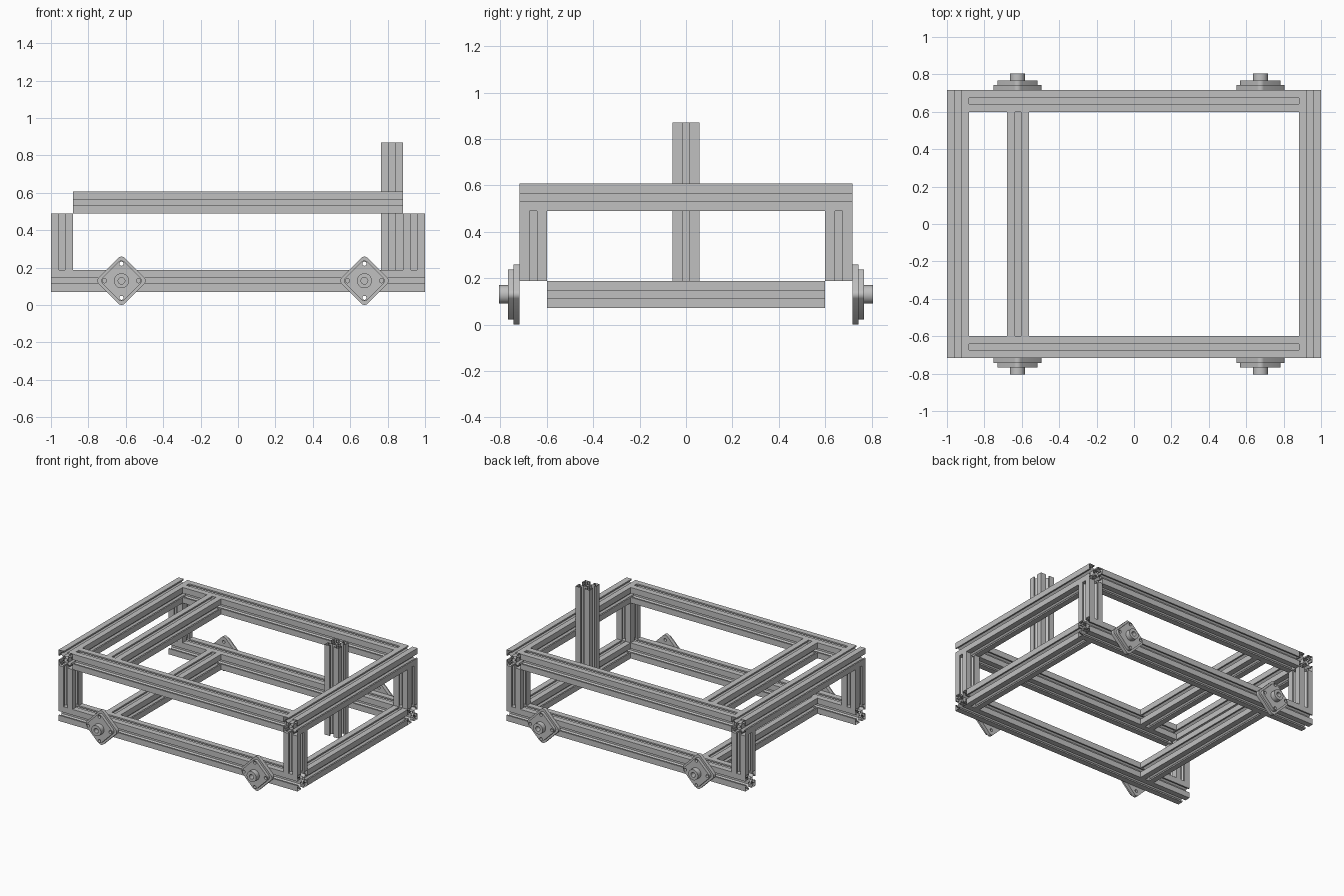
import bpy, bmesh
from math import pi, cos, sin, radians
from mathutils import Matrix, Vector

cube = bpy.data.objects.get("Cube")
if cube:
    bpy.data.objects.remove(cube, do_unlink=True)

# Single brushed metal colour
metal = bpy.data.materials.new("aluminium_grey")
metal.use_nodes = True
colour = (0.53, 0.53, 0.53, 1)
metal.diffuse_color = colour
metal.node_tree.nodes["Principled BSDF"].inputs["Base Color"].default_value = colour

W = 0.1176                # beam width
MM = W / 20
X, Y = 1 - W / 2, 0.717 - W / 2      # beam centre lines
LOW, HIGH = 0.13, 0.549


def circle(r, n=24, cx=0, cy=0):
    return [(cx + r * cos(2 * pi * i / n), cy + r * sin(2 * pi * i / n)) for i in range(n)]


def slot_outline():
    """Closed T-slot outline: one slotted side turned four times."""
    half = [(10, -2.7), (8.2, -2.7), (8.2, -5.5), (6.5, -5.5), (3.8, -2.8)]
    side = [(10, -10)] + half + [(x, -y) for x, y in reversed(half)]
    pts = []
    for k in range(4):
        c, s = round(cos(k * pi / 2)), round(sin(k * pi / 2))
        pts += [(MM * (c * x - s * y), MM * (s * x + c * y)) for x, y in side]
    return pts


TURN = {"x": Matrix.Rotation(pi / 2, 4, "Y"),
        "y": Matrix.Rotation(-pi / 2, 4, "X"),
        "z": Matrix.Identity(4)}


def beam(name, axis, centre, length):
    """Open-ended slotted extrusion with a central bore."""
    bm = bmesh.new()
    for loop, smooth in ((slot_outline(), False), (circle(2.3 * MM, 16)[::-1], True)):
        lo = [bm.verts.new((x, y, -length / 2)) for x, y in loop]
        hi = [bm.verts.new((x, y, length / 2)) for x, y in loop]
        for i in range(len(loop)):
            j = (i + 1) % len(loop)
            bm.faces.new((lo[i], lo[j], hi[j], hi[i])).smooth = smooth
    mesh = bpy.data.meshes.new(name)
    bm.to_mesh(mesh)
    bm.free()
    mesh.materials.append(metal)
    ob = bpy.data.objects.new(name, mesh)
    bpy.context.collection.objects.link(ob)
    ob.matrix_world = Matrix.Translation(centre) @ TURN[axis]


def diamond(reach, r):
    """Square on its corner with rounded tips."""
    pts = []
    for k in range(4):
        a = k * pi / 2
        for t in range(-45, 46, 15):
            b = a + radians(t)
            pts.append(((reach - r) * cos(a) + r * cos(b), (reach - r) * sin(a) + r * sin(b)))
    return pts


def plate(name, loops, near, far, x, side):
    """Flat plate with holes, standing off the outer beam face."""
    cu = bpy.data.curves.new(name, "CURVE")
    cu.dimensions = "2D"
    cu.fill_mode = "BOTH"
    cu.extrude = (far - near) / 2
    for loop in loops:
        sp = cu.splines.new("POLY")
        sp.points.add(len(loop) - 1)
        for p, (px, py) in zip(sp.points, loop):
            p.co = (px, py, 0, 1)
        sp.use_cyclic_u = True
    cu.materials.append(metal)
    ob = bpy.data.objects.new(name, cu)
    bpy.context.collection.objects.link(ob)
    ob.location = (x, side * (near + far) / 2, LOW)
    ob.rotation_euler = (-side * pi / 2, 0, 0)
    bpy.ops.object.select_all(action="DESELECT")
    ob.select_set(True)
    bpy.context.view_layer.objects.active = ob
    bpy.ops.object.convert(target="MESH")
    bpy.ops.object.shade_smooth_by_angle(angle=radians(30))


# Beams and corner uprights, mirrored front to back
for end, s in (("front", -1), ("back", 1)):
    beam(f"bottom_{end}_beam", "x", (0, s * Y, LOW), 2)
    beam(f"top_{end}_beam", "x", (0, s * Y, HIGH), 2 - 2 * W)
    for hand, h in (("right", -1), ("left", 1)):
        beam(f"{end}_{hand}_upright", "z", (h * X, s * Y, (LOW + HIGH) / 2), HIGH - LOW - W)

# Side beams and cross bars
inner = 2 * Y - W
beam("top_right_side_beam", "y", (-X, 0, HIGH), 2 * Y + W)
beam("top_left_side_beam", "y", (X, 0, HIGH), 2 * Y + W)
beam("bottom_left_side_beam", "y", (X, 0, LOW), inner)
beam("bottom_cross_bar", "y", (-0.62, 0, LOW), inner)
beam("top_cross_bar", "y", (-0.62, 0, HIGH), inner)

# Tall post fixed inside the left side beam
post_low, post_high = LOW + W / 2, 0.87
beam("mast_post", "z", (X - W, 0, (post_low + post_high) / 2), post_high - post_low)

# Flange bearings on the outside of the bottom beams
face = Y + W / 2
for end, s in (("front", -1), ("back", 1)):
    for hand, x in (("right", -0.623), ("left", 0.676)):
        tag = f"{end}_{hand}_bearing"
        holes = [circle(0.011, 16, 0.091 * cos(k * pi / 2), 0.091 * sin(k * pi / 2))
                 for k in range(4)]
        plate(tag + "_flange", [diamond(0.129, 0.025)] + holes, face, face + 0.027, x, s)
        plate(tag + "_raised_plate", [diamond(0.108, 0.025)] + holes,
              face + 0.027, face + 0.05, x, s)
        plate(tag + "_hub", [circle(0.04), circle(0.018)], face + 0.05, face + 0.088, x, s)
